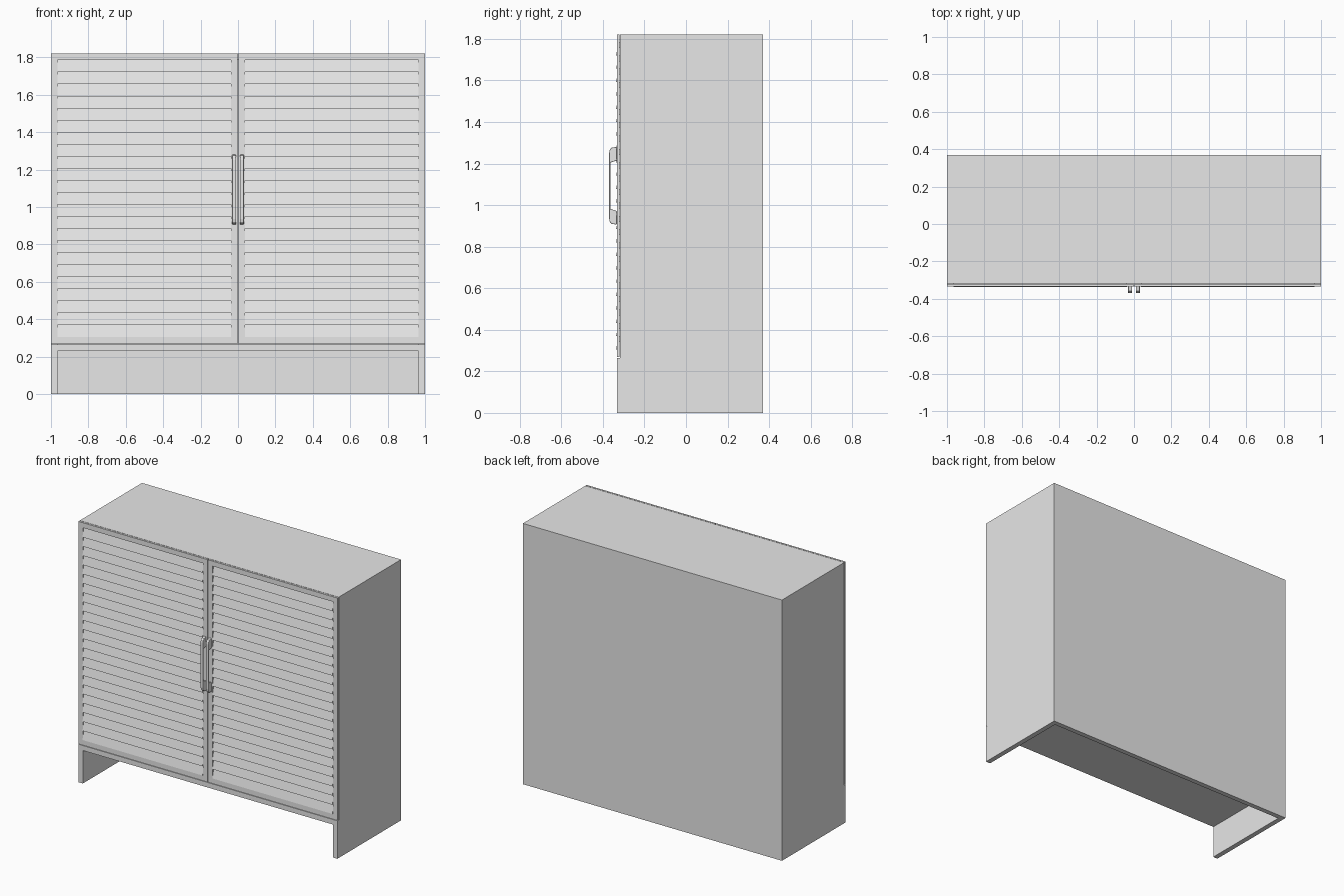
import bpy, bmesh
from mathutils import Vector

old = bpy.data.objects.get("Cube")
if old:
    bpy.data.objects.remove(old, do_unlink=True)

grey = bpy.data.materials.new("light_grey")
grey.use_nodes = True
colour = (0.8, 0.8, 0.8, 1)
grey.diffuse_color = colour
grey.node_tree.nodes["Principled BSDF"].inputs["Base Color"].default_value = colour


def finish(name, bm):
    bmesh.ops.recalc_face_normals(bm, faces=bm.faces)
    mesh = bpy.data.meshes.new(name)
    bm.to_mesh(mesh)
    bm.free()
    mesh.materials.append(grey)
    ob = bpy.data.objects.new(name, mesh)
    bpy.context.collection.objects.link(ob)
    return ob


def add_box(bm, x, y, z):
    verts = bmesh.ops.create_cube(bm, size=1)["verts"]
    for v in verts:
        v.co = Vector([(a + b) / 2 + c * (b - a) for c, (a, b) in zip(v.co, (x, y, z))])


def add_prism(bm, profile, x0, x1):
    """Extrude a (y, z) outline along x."""
    face = bm.faces.new([bm.verts.new((x0, y, z)) for y, z in profile])
    new = bmesh.ops.extrude_face_region(bm, geom=[face])["geom"]
    bmesh.ops.translate(bm, vec=(x1 - x0, 0, 0),
                        verts=[g for g in new if isinstance(g, bmesh.types.BMVert)])


def box(name, x, y, z):
    bm = bmesh.new()
    add_box(bm, x, y, z)
    return finish(name, bm)


HEIGHT, BACK, FRONT, BODY = 1.82, 0.37, -0.333, -0.317
BASE, T = 0.265, 0.035      # height of the plinth, board thickness

# Carcass boards
box("top_panel", (-1 + T, 1 - T), (BODY, BACK), (HEIGHT - T, HEIGHT))
box("back_panel", (-1 + T, 1 - T), (BACK - T, BACK), (0, HEIGHT - T))
box("bottom_panel", (-1 + T, 1 - T), (FRONT, BACK - T), (BASE - T, BASE))

# Side boards step forward below the doors to form the feet
side = [(BACK, 0), (BACK, HEIGHT), (BODY, HEIGHT), (BODY, BASE), (FRONT, BASE), (FRONT, 0)]
for s, label in ((1, "left"), (-1, "right")):
    bm = bmesh.new()
    add_prism(bm, side, s * (1 - T), s)
    finish(label + "_side_panel", bm)

    # Door frame, with a narrow gap around it
    outer, inner = 1.0, 0.003
    z0, z1 = BASE + 0.003, HEIGHT
    depth = (FRONT, BODY - 0.003)
    low, high = 0.305, 1.785
    bm = bmesh.new()
    for a, b in ((inner, inner + T), (outer - T, outer)):
        add_box(bm, sorted((s * a, s * b)), depth, (z0, z1))
    for zz in ((z0, low), (high, z1)):
        add_box(bm, sorted((s * (inner + T), s * (outer - T))), depth, zz)
    finish(label + "_door_frame", bm)

    # Sloping louvres, lower lip just proud of the frame
    count = 23
    pitch = (high - low) / count
    bm = bmesh.new()
    for i in range(count):
        z = low + i * pitch
        top = z + pitch
        slat = [(FRONT - 0.004, z), (FRONT + 0.011, top),
                (BODY + 0.004, top), (FRONT + 0.007, z)]
        add_prism(bm, slat, s * (inner + T), s * (outer - T))
    finish(label + "_door_louvres", bm)

    # Bow handle: rounded outer corners and a slim grip
    mid, half, tip = 1.093, 0.187, -0.37
    upper = [(FRONT, half), (-0.358, half - 0.004), (-0.367, half - 0.014), (tip, half - 0.03)]
    hole = [(-0.363, 0.112), (FRONT, 0.121)]
    bm = bmesh.new()
    outline = upper + [(y, -z) for y, z in reversed(upper)]
    outline += [(y, -z) for y, z in reversed(hole)] + hole
    add_prism(bm, [(y, mid + z) for y, z in outline], s * 0.011, s * 0.031)
    handle = finish(label + "_door_handle", bm)
    bevel = handle.modifiers.new("soft_edges", "BEVEL")
    bevel.width, bevel.segments = 0.003, 2
    bevel.limit_method = "ANGLE"
    bevel.angle_limit = 1.0
